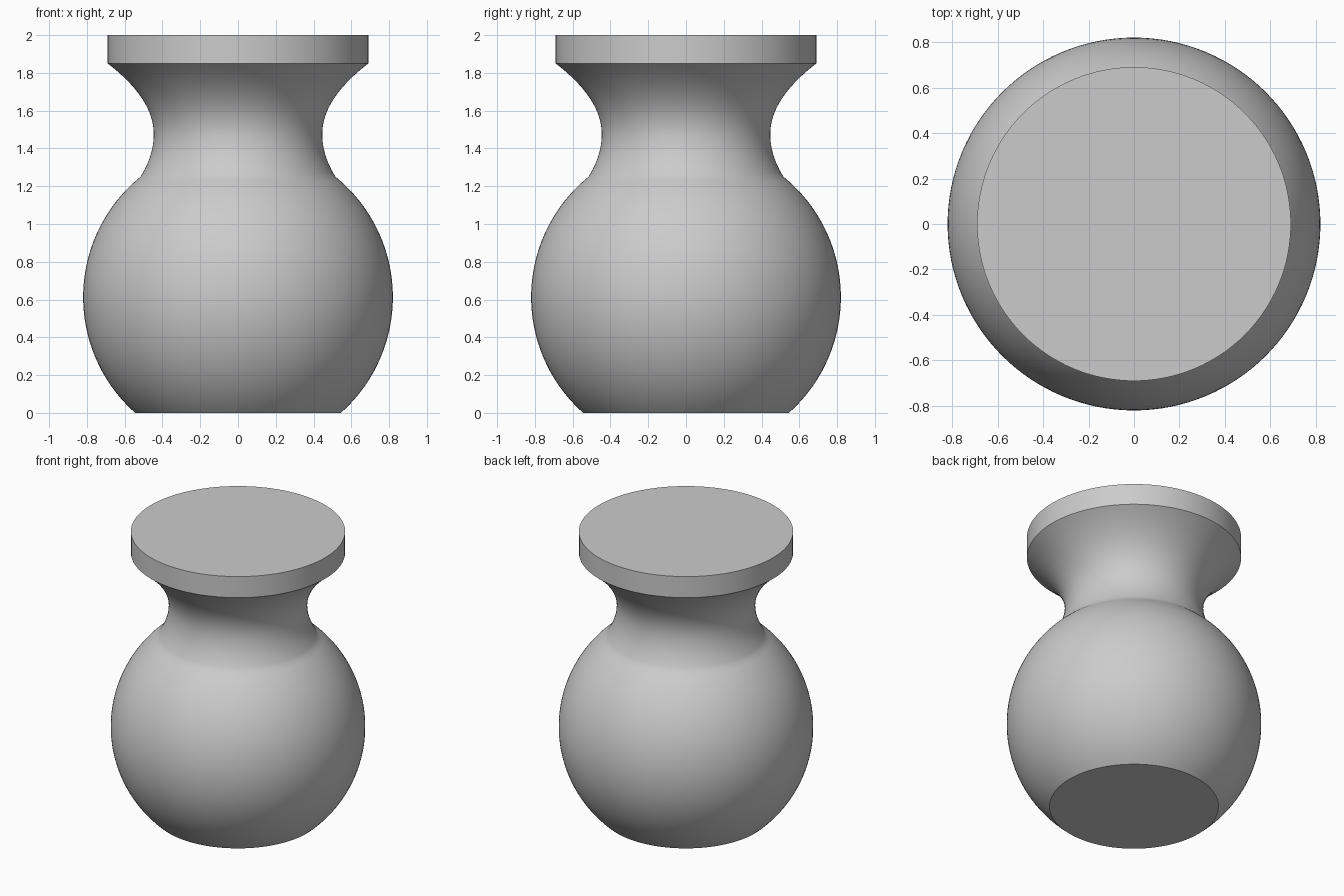
import bpy, bmesh, math

cube = bpy.data.objects.get("Cube")
if cube:
    bpy.data.objects.remove(cube, do_unlink=True)

SEGMENTS = 128
RADIUS, CENTRE = 0.82, 0.613      # round body
JOIN, RIM, TOP = 1.25, 1.85, 2.0  # heights of neck joint, rim underside, top
WAIST_Z, WAIST_R, RIM_R = 1.475, 0.446, 0.69

grey = bpy.data.materials.new("plain_grey")
grey.use_nodes = True
colour = (0.6, 0.6, 0.6, 1)
grey.diffuse_color = colour
grey.node_tree.nodes["Principled BSDF"].inputs["Base Color"].default_value = colour


def body_radius(z):
    return math.sqrt(RADIUS ** 2 - (z - CENTRE) ** 2)


def neck_radius(z):
    d = z - WAIST_Z
    end_z, end_r = (RIM, RIM_R) if d > 0 else (JOIN, body_radius(JOIN))
    return WAIST_R + (end_r - WAIST_R) * (d / (end_z - WAIST_Z)) ** 2


# Profile: round body with flat foot, waisted neck, straight rim
profile = [(0, 0)]
a0 = math.asin(-CENTRE / RADIUS)
a1 = math.asin((JOIN - CENTRE) / RADIUS)
for i in range(41):
    a = a0 + (a1 - a0) * i / 40
    profile.append((RADIUS * math.cos(a), CENTRE + RADIUS * math.sin(a)))
for i in range(1, 31):
    z = JOIN + (RIM - JOIN) * i / 30
    profile.append((neck_radius(z), z))
profile += [(RIM_R, TOP), (0, TOP)]

# Revolve the profile into one closed vessel
bm = bmesh.new()
verts = [bm.verts.new((r, 0, z)) for r, z in profile]
edges = [bm.edges.new(pair) for pair in zip(verts, verts[1:])]
bmesh.ops.spin(bm, geom=verts + edges, cent=(0, 0, 0), axis=(0, 0, 1),
               angle=math.tau, steps=SEGMENTS, use_merge=True)
bmesh.ops.remove_doubles(bm, verts=bm.verts, dist=0.0001)
bmesh.ops.recalc_face_normals(bm, faces=bm.faces)
mesh = bpy.data.meshes.new("round_vase")
bm.to_mesh(mesh)
bm.free()
mesh.materials.append(grey)

vase = bpy.data.objects.new("round_vase", mesh)
bpy.context.collection.objects.link(vase)
bpy.ops.object.select_all(action="DESELECT")
vase.select_set(True)
bpy.context.view_layer.objects.active = vase
bpy.ops.object.shade_smooth_by_angle(angle=math.radians(30))
